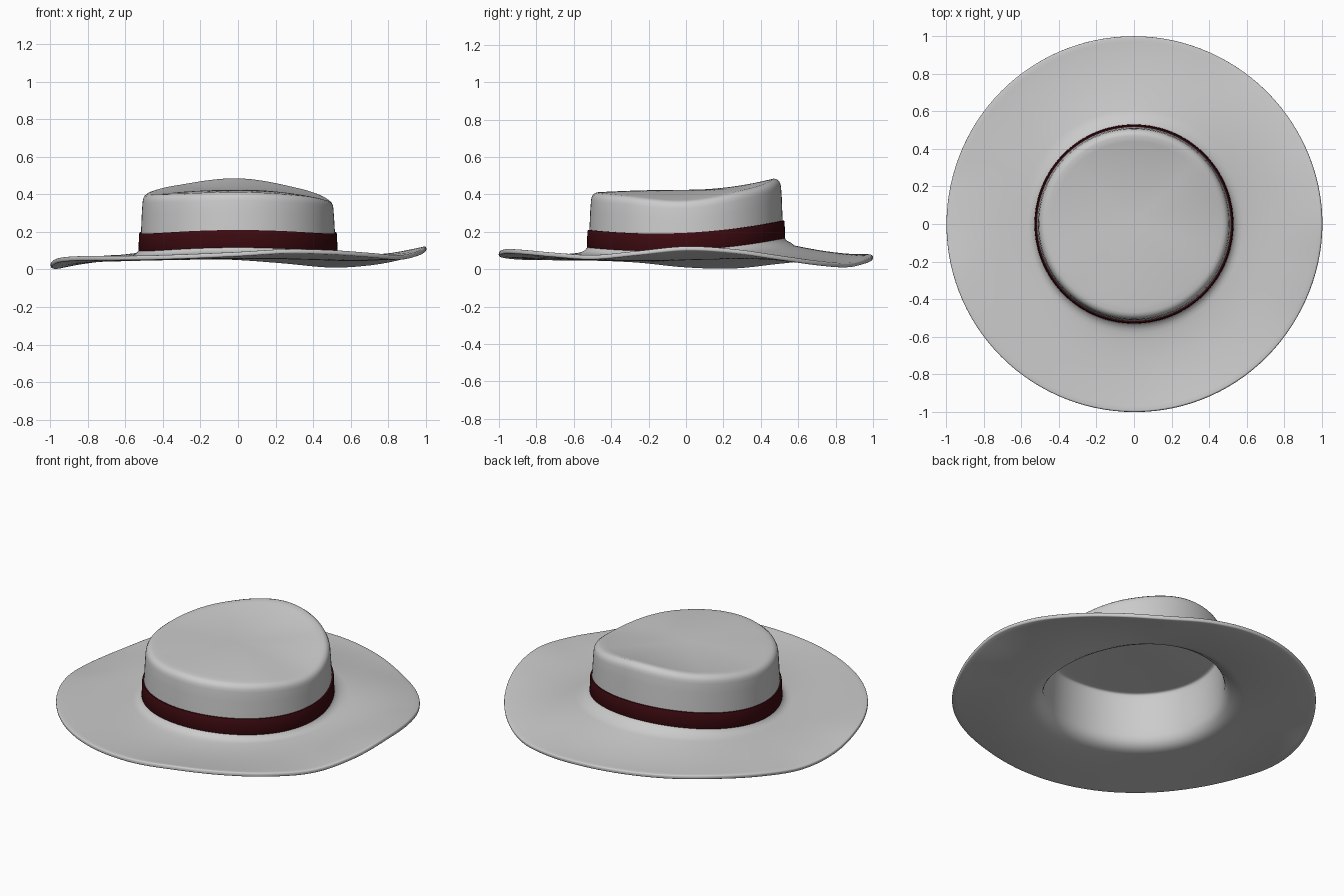
import bpy, bmesh, math

if "Cube" in bpy.data.objects:
    bpy.data.objects.remove(bpy.data.objects["Cube"])

SEG = 120
# Brim edge underside height every 15 degrees, starting at +x
EDGE = [.10, .085, .05, .02, .008, .03, .05, .058, .057, .05, .028, .002,
        .008, .035, .046, .048, .05, .058, .07, .085, .08, .065, .052, .075]
# Crown rim height every 45 degrees
RIM = [.37, .43, .485, .447, .405, .403, .412, .395]
THICK = .024


def material(name, color):
    m = bpy.data.materials.new(name)
    m.use_nodes = True
    m.diffuse_color = (*color, 1)
    bsdf = m.node_tree.nodes["Principled BSDF"]
    bsdf.inputs["Base Color"].default_value = (*color, 1)
    bsdf.inputs["Roughness"].default_value = .8
    return m


def around(values, a):
    """Smooth periodic interpolation of values spread around the circle."""
    n = len(values)
    f = (a / math.tau * n) % n
    i = int(f)
    t = f - i
    p, q, r, s = (values[(i + k) % n] for k in (-1, 0, 1, 2))
    return q + .5 * t * (r - p + t * (2*p - 5*q + 4*r - s + t * (3*(q - r) + s - p)))


def lift(a):
    """Rise of the crown base towards the back."""
    y = math.sin(a)
    return .04 * y * y + .025 * y - .015


def loft(name, rows, mat, closed=False, cap=False):
    """Rings of (radius, height function) joined into a surface."""
    bm = bmesh.new()
    rings = []
    for r, height in rows:
        angles = [math.tau * i / SEG for i in range(SEG)]
        rings.append([bm.verts.new((r * math.cos(a), r * math.sin(a), height(a)))
                      for a in angles])
    pairs = list(zip(rings, rings[1:]))
    if closed:
        pairs.append((rings[-1], rings[0]))
    for lo, hi in pairs:
        for i in range(SEG):
            j = (i + 1) % SEG
            bm.faces.new((lo[i], lo[j], hi[j], hi[i]))
    if cap:
        bm.faces.new(rings[-1])
    mesh = bpy.data.meshes.new(name)
    bm.to_mesh(mesh)
    bm.free()
    mesh.materials.append(mat)
    obj = bpy.data.objects.new(name, mesh)
    bpy.context.collection.objects.link(obj)
    bpy.ops.object.select_all(action='DESELECT')
    bpy.context.view_layer.objects.active = obj
    obj.select_set(True)
    bpy.ops.object.shade_smooth_by_angle(angle=math.radians(40))
    return obj


felt = material("pale grey felt", (.6, .6, .6))
ribbon = material("dark red ribbon", (.045, .003, .005))

rows = []
# Wavy brim, from the edge inwards
for k in range(15):
    t = 1 - k / 14
    r = .58 + .42 * t
    inner = .075 + .012 * (1 - t) ** 4
    rows.append((r, lambda a, t=t, z=inner:
                 (z + .8 * lift(a) * (1 - t)) * (1 - t**2)
                 + (around(EDGE, a) + THICK) * t**2))
# Curve from brim into crown wall
for r, z in ((.56, .092), (.54, .102), (.527, .118), (.52, .14), (.517, .2)):
    rows.append((r, lambda a, z=z: z + lift(a)))
# Crown wall and rounded rim
for r, drop in ((.512, .1), (.508, .045), (.505, .028), (.498, .014), (.485, .004), (.47, 0)):
    rows.append((r, lambda a, d=drop: around(RIM, a) - d))
# Saddle-shaped crown top
for k in range(1, 16):
    q = 1 - k / 15.2
    rows.append((.47 * q, lambda a, q=q: .425 * (1 - q**2) + around(RIM, a) * q**2))

hat = loft("hat_body", rows, felt, cap=True)
shell = hat.modifiers.new("felt thickness", 'SOLIDIFY')
shell.thickness = THICK
shell.offset = -1
edge = hat.modifiers.new("rounded edge", 'BEVEL')
edge.width = .008
edge.segments = 3
edge.angle_limit = math.radians(60)

# Ribbon around the crown base
band = [(r, lambda a, z=z: z + lift(a))
        for r, z in ((.505, .115), (.528, .115), (.53, .12), (.527, .205), (.524, .21), (.505, .21))]
loft("hat_band", band, ribbon, closed=True)
